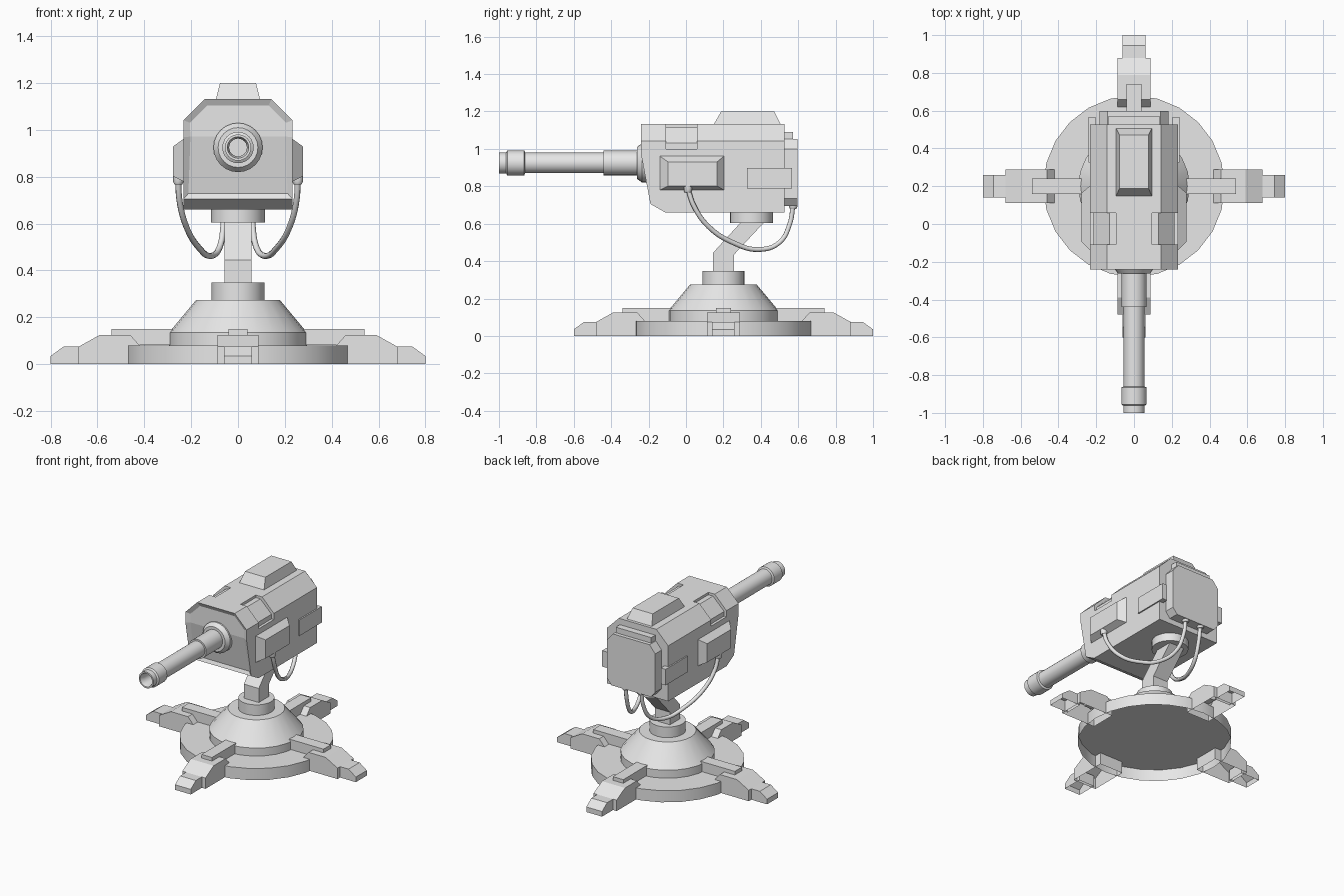
import bpy, bmesh, math
from mathutils import Matrix, Vector

if "Cube" in bpy.data.objects:
    bpy.data.objects.remove(bpy.data.objects["Cube"])

GREY = bpy.data.materials.new("plain grey")
GREY.diffuse_color = (0.8, 0.8, 0.8, 1)
GREY.use_nodes = True
GREY.node_tree.nodes["Principled BSDF"].inputs["Base Color"].default_value = GREY.diffuse_color
CY = 0.2        # base centre in y
AXIS_Z = 0.925  # barrel height


def finish(name, bm, smooth=False):
    bmesh.ops.recalc_face_normals(bm, faces=bm.faces)
    me = bpy.data.meshes.new(name)
    bm.to_mesh(me)
    bm.free()
    if smooth:
        me.shade_smooth()
        me.set_sharp_from_angle(angle=math.radians(28))
    me.materials.append(GREY)
    ob = bpy.data.objects.new(name, me)
    bpy.context.collection.objects.link(ob)
    return ob


def prism(bm, pts, axis, lo, hi):
    """Extrude a flat outline along x (points are y,z) or y (points are x,z)."""
    def at(p, t):
        return (t, p[0], p[1]) if axis == 'x' else (p[0], t, p[1])
    a = [bm.verts.new(at(p, lo)) for p in pts]
    b = [bm.verts.new(at(p, hi)) for p in pts]
    bm.faces.new(a)
    bm.faces.new(b[::-1])
    n = len(pts)
    for i in range(n):
        bm.faces.new((a[i], b[i], b[(i + 1) % n], a[(i + 1) % n]))


def rect(u0, u1, v0, v1):
    return [(u0, v0), (u1, v0), (u1, v1), (u0, v1)]


def frustum(bm, low, high):
    """Join two rings of points with sides and an outer cap."""
    a = [bm.verts.new(p) for p in low]
    b = [bm.verts.new(p) for p in high]
    bm.faces.new(a)
    bm.faces.new(b)
    for i in range(len(a)):
        j = (i + 1) % len(a)
        bm.faces.new((a[i], a[j], b[j], b[i]))


def lathe(name, profile, matrix, sides=24):
    """Spin a (radius, height) profile about z, then place it."""
    bm = bmesh.new()
    vs = [bm.verts.new((r, 0, h)) for r, h in profile]
    es = [bm.edges.new(p) for p in zip(vs, vs[1:])]
    bmesh.ops.spin(bm, geom=vs + es, axis=(0, 0, 1), cent=(0, 0, 0),
                   angle=math.tau, steps=sides, use_duplicate=False)
    bmesh.ops.remove_doubles(bm, verts=bm.verts, dist=1e-4)
    bm.transform(matrix)
    return finish(name, bm, True)


# Base: hollow disc, dome and lower collar
stand = Matrix.Translation((0, CY, 0))
lathe("base_disc", [(.48, 0), (.48, .08), (0, .08)], stand)
lathe("base_dome", [(.295, .08), (.295, .135), (.178, .275), (0, .275)], stand)
lathe("lower_collar", [(.113, .27), (.113, .348), (0, .348)], stand)

# Four feet, hollow underneath, each with a bar running to the dome
for i, side in enumerate(("right", "back", "left", "front")):
    bm = bmesh.new()
    prism(bm, [(.66, 0), (.8, 0), (.8, .035), (.745, .075), (.66, .075)], 'y', -.06, .06)
    prism(bm, [(.42, 0), (.68, 0), (.68, .075), (.59, .125), (.46, .125), (.42, .08)],
          'y', -.088, .088)
    bottoms = [f for f in bm.faces if max(v.co.z for v in f.verts) < .001]
    bmesh.ops.delete(bm, geom=bottoms, context='FACES_ONLY')
    prism(bm, rect(.22, .54, .081, .15), 'y', -.04, .04)
    bm.transform(stand @ Matrix.Rotation(i * math.pi / 2, 4, 'Z'))
    finish(side + "_foot", bm)

# Bent neck and upper collar
bm = bmesh.new()
prism(bm, [(.145, .34), (.257, .34), (.257, .435), (.425, .615), (.3, .615), (.145, .445)],
      'x', -.057, .057)
finish("neck", bm)
lathe("upper_collar", [(0, .605), (.115, .605), (.115, .67)], Matrix.Translation((0, .35, 0)))

# Body: side outline, chamfered top edges, recessed front panel
bm = bmesh.new()
prism(bm, [(-.24, 1.132), (-.24, .97), (-.19, .705), (-.11, .66), (.527, .66), (.527, 1.132)],
      'x', -.233, .233)
bmesh.ops.recalc_face_normals(bm, faces=bm.faces)
top = [e for e in bm.edges if all(v.co.z > 1.1 for v in e.verts)
       and abs(e.verts[0].co.x - e.verts[1].co.x) < .01]
bmesh.ops.bevel(bm, geom=top, offset=.09, segments=1, affect='EDGES')
bm.normal_update()
front = [f for f in bm.faces if f.normal.y < -.8]
bmesh.ops.inset_region(bm, faces=front, thickness=.03, depth=-.015)
body = finish("body", bm)

# Notches cut into both upper chamfers
bm = bmesh.new()
for s in (-1, 1):
    outline = [(.095, 1.2), (.095, 1.115), (.13, 1.115), (.215, 1.032),
               (.215, 1.0), (.3, 1.0), (.3, 1.2)]
    prism(bm, [(s * x, z) for x, z in outline], 'y', -.108, .058)
cutter = finish("notch_cutter", bm)
cutter.hide_render = True
cutter.display_type = 'WIRE'
mod = body.modifiers.new("notches", 'BOOLEAN')
mod.operation = 'DIFFERENCE'
mod.solver = 'EXACT'
mod.object = cutter

# Top hump
bm = bmesh.new()
frustum(bm, [(x, y, 1.125) for x, y in rect(-.096, .096, .145, .51)],
        [(x, y, 1.2) for x, y in rect(-.077, .077, .188, .472)])
finish("top_hump", bm)

# Back plate with vent ridge above it
bm = bmesh.new()
prism(bm, [(-.15, .695), (.15, .695), (.183, .735), (.183, 1.0), (.14, 1.052),
           (-.14, 1.052), (-.183, 1.0), (-.183, .735)], 'y', .52, .597)
finish("back_plate", bm)
bm = bmesh.new()
prism(bm, rect(-.135, .135, 1.045, 1.09), 'y', .52, .572)
finish("back_ridge", bm)

# Things on both sides: box, latch plate, cable and plugs
for s, side in ((-1, "left"), (1, "right")):
    bm = bmesh.new()
    frustum(bm, [(s * .228, y, z) for y, z in rect(-.145, .207, .778, .965)],
            [(s * .277, y, z) for y, z in rect(-.095, .165, .802, .93)])
    finish(side + "_side_box", bm)

    bm = bmesh.new()
    prism(bm, rect(.325, .567, .788, .898), 'x', *sorted((s * .205, s * .242)))
    finish(side + "_latch", bm)

    path = [(.255, .01, .79), (.25, .04, .70), (.22, .12, .585), (.165, .26, .495),
            (.117, .39, .462), (.078, .50, .50), (.062, .555, .60), (.06, .573, .705)]
    cu = bpy.data.curves.new(side + "_cable", 'CURVE')
    cu.dimensions = '3D'
    cu.bevel_depth = .013
    cu.bevel_resolution = 2
    cu.resolution_u = 6
    sp = cu.splines.new('BEZIER')
    sp.bezier_points.add(len(path) - 1)
    for bp, (x, y, z) in zip(sp.bezier_points, path):
        bp.co = (s * x, y, z)
        bp.handle_left_type = bp.handle_right_type = 'AUTO'
    cu.materials.append(GREY)
    bpy.context.collection.objects.link(bpy.data.objects.new(side + "_cable", cu))

    for end, p, h in (("front", path[0], -.022), ("back", path[-1], -.025)):
        lathe(f"{side}_{end}_plug", [(0, h), (.017, h), (.022, h + .01), (.022, .012), (0, .012)],
              Matrix.Translation((s * p[0], p[1], p[2])), 12)

# Barrel: mount cone, sleeve, tube, muzzle ring and bore, turned along -y
barrel = Matrix.Translation((0, 0, AXIS_Z)) @ Matrix.Rotation(math.pi / 2, 4, 'X')
lathe("barrel_mount", [(.105, .19), (.105, .235), (.085, .262), (0, .262)], barrel)
lathe("barrel", [(.066, .24), (.066, .44), (.055, .44), (.055, .86), (.067, .865),
                 (.067, .955), (.056, .962), (.056, 1.0), (.046, 1.0),
                 (.038, .97), (.038, .90), (0, .90)], barrel)
